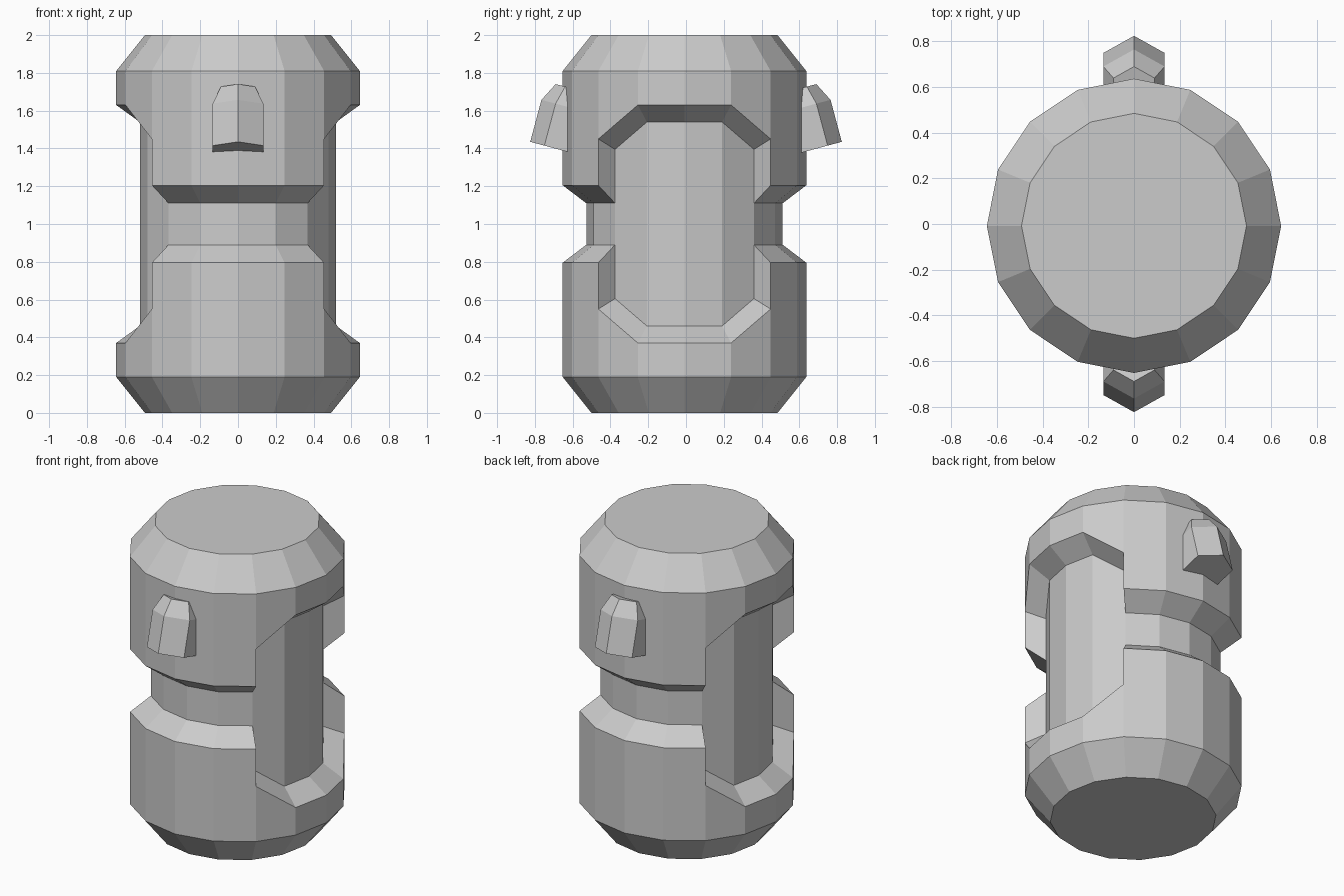
import bpy, bmesh
from math import sin, cos, pi, radians
from mathutils import Matrix

if "Cube" in bpy.data.objects:
    bpy.data.objects.remove(bpy.data.objects["Cube"])

N = 16
R_OUT, R_IN, R_CAP = 0.645, 0.52, 0.493
BODY_Y = -0.008


def finish(bm, name):
    bmesh.ops.remove_doubles(bm, verts=bm.verts[:], dist=0.0005)
    bmesh.ops.recalc_face_normals(bm, faces=bm.faces[:])
    me = bpy.data.meshes.new(name)
    bm.to_mesh(me)
    bm.free()
    ob = bpy.data.objects.new(name, me)
    bpy.context.collection.objects.link(ob)
    return ob


def face(bm, pts):
    bm.faces.new([bm.verts.new(p) for p in pts])


def polar(i, r, z):
    a = 2 * pi * i / N
    return (r * cos(a), r * sin(a) + BODY_Y, z)


# Recess edge heights (outer, inner) for a column edge
BAND = (0.795, 0.89)
SIDE = (0.37, 0.46)
CORNER = (0.55, 0.605)


def profile(i, side):
    o, n = (CORNER if i % 4 == 2 else SIDE) if side else BAND
    half = [(R_CAP, 0), (R_OUT, 0.19), (R_OUT, o), (R_IN, n)]
    return half + [(r, 2 - z) for r, z in reversed(half)]


# Body: bevelled drum with recessed side panels and front/back bands
bm = bmesh.new()
for i in range(N):
    side = (i + 2) % 8 < 4
    a, b = profile(i, side), profile(i + 1, side)
    for k in range(len(a) - 1):
        face(bm, [polar(i, *a[k]), polar(i + 1, *b[k]),
                  polar(i + 1, *b[k + 1]), polar(i, *a[k + 1])])
# Walls where panels meet bands
for i in (2, 6, 10, 14):
    quad = [(R_OUT, CORNER[0]), (R_IN, CORNER[1]), (R_IN, BAND[1]), (R_OUT, BAND[0])]
    face(bm, [polar(i, *p) for p in quad])
    face(bm, [polar(i, r, 2 - z) for r, z in quad])
# End caps
for z in (0, 2):
    face(bm, [polar(i, R_CAP, z) for i in range(N)])
finish(bm, "body")


# Tilted hexagonal studs on front and back
def stud(name, turn):
    bm = bmesh.new()
    prof = [(0.155, 0), (0.155, 0.23), (0.104, 0.33)]
    rings = [[bm.verts.new((r * sin(k * pi / 3), r * cos(k * pi / 3), z))
              for k in range(6)] for r, z in prof]
    for lo, hi in zip(rings, rings[1:]):
        for k in range(6):
            j = (k + 1) % 6
            bm.faces.new((lo[k], lo[j], hi[j], hi[k]))
    bm.faces.new(rings[0])
    bm.faces.new(rings[-1])
    m = (Matrix.Rotation(turn, 4, 'Z') @ Matrix.Translation((0, 0.675, 1.395))
         @ Matrix.Rotation(radians(15), 4, 'X'))
    bm.transform(m)
    finish(bm, name)


stud("back_stud", 0)
stud("front_stud", pi)
